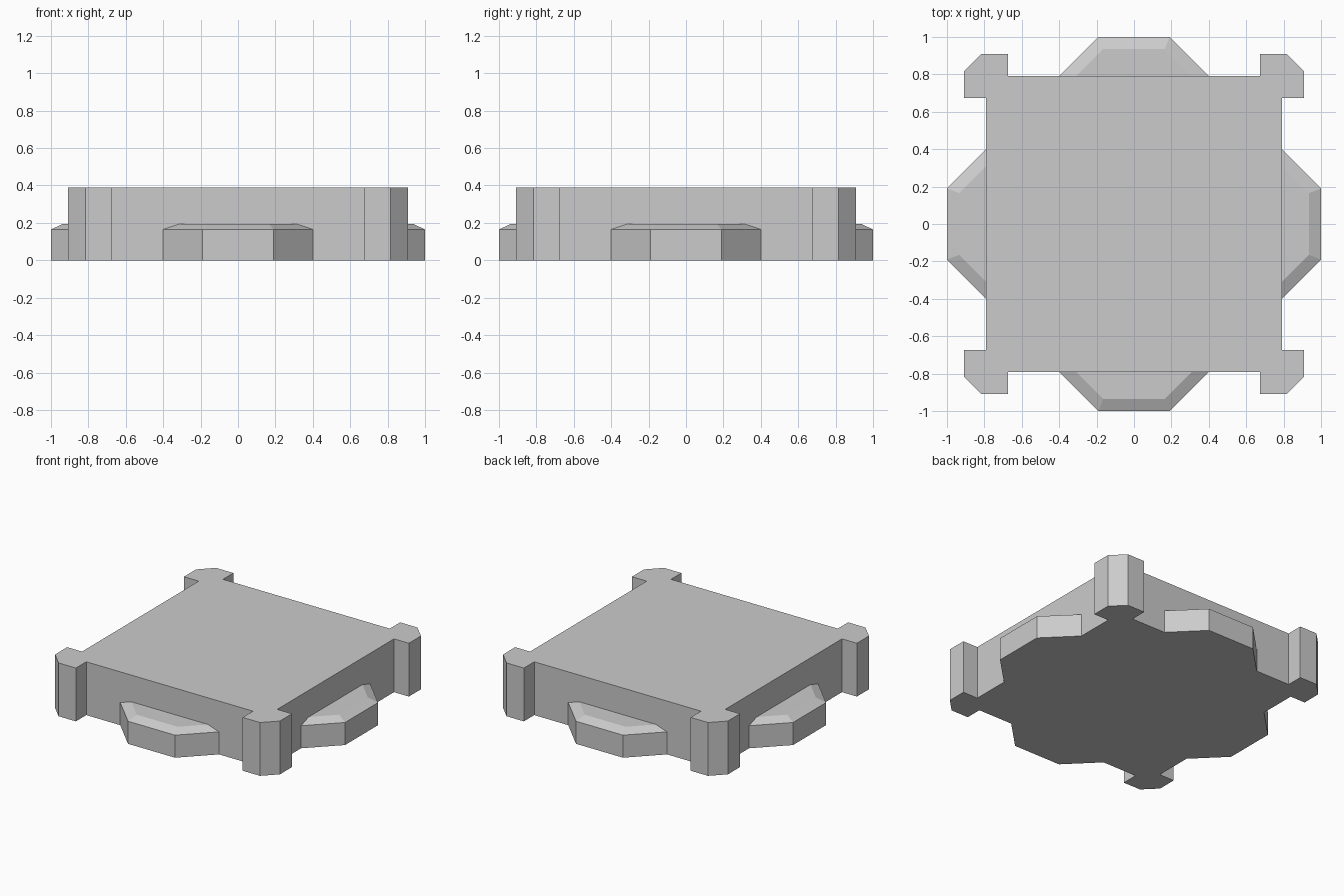
import bpy, bmesh, math

if "Cube" in bpy.data.objects:
    bpy.data.objects.remove(bpy.data.objects["Cube"])

grey = bpy.data.materials.new("light grey")
grey.diffuse_color = (0.6, 0.6, 0.6, 1)
grey.use_nodes = True
grey.node_tree.nodes["Principled BSDF"].inputs["Base Color"].default_value = grey.diffuse_color


def loft(name, rings):
    """Closed solid through stacked rings of (x, y) points, given as (z, points)."""
    bm = bmesh.new()
    loops = [[bm.verts.new((x, y, z)) for x, y in pts] for z, pts in rings]
    n = len(loops[0])
    for low, high in zip(loops, loops[1:]):
        for i in range(n):
            j = (i + 1) % n
            bm.faces.new((low[i], low[j], high[j], high[i]))
    bm.faces.new(loops[0][::-1])
    bm.faces.new(loops[-1])
    bmesh.ops.recalc_face_normals(bm, faces=bm.faces)
    mesh = bpy.data.meshes.new(name)
    bm.to_mesh(mesh)
    bm.free()
    mesh.materials.append(grey)
    obj = bpy.data.objects.new(name, mesh)
    bpy.context.collection.objects.link(obj)
    return obj


def turn(p, k):
    """Rotate a point by k quarter turns."""
    x, y = p
    for _ in range(k):
        x, y = -y, x
    return x, y


# Square slab with a chamfered post at each corner, as one outline
WALL, POST, CUT, NECK = 0.79, 0.91, 0.815, 0.675
corner = [(WALL, NECK), (POST, NECK), (POST, CUT),
          (CUT, POST), (NECK, POST), (NECK, WALL)]
outline = [turn(p, k) for k in range(4) for p in corner]
loft("slab_with_corner_posts", [(0, outline), (0.39, outline)])

# Low bevelled buttress in the middle of each side
foot = [(-0.4, -WALL), (-0.19, -1), (0.19, -1), (0.4, -WALL)]
top = [(-0.31, -WALL), (-0.165, -0.935), (0.165, -0.935), (0.31, -WALL)]
for k, side in enumerate(("front", "right", "back", "left")):
    low = [turn(p, k) for p in foot]
    high = [turn(p, k) for p in top]
    loft(side + "_buttress", [(0, low), (0.165, low), (0.195, high)])
